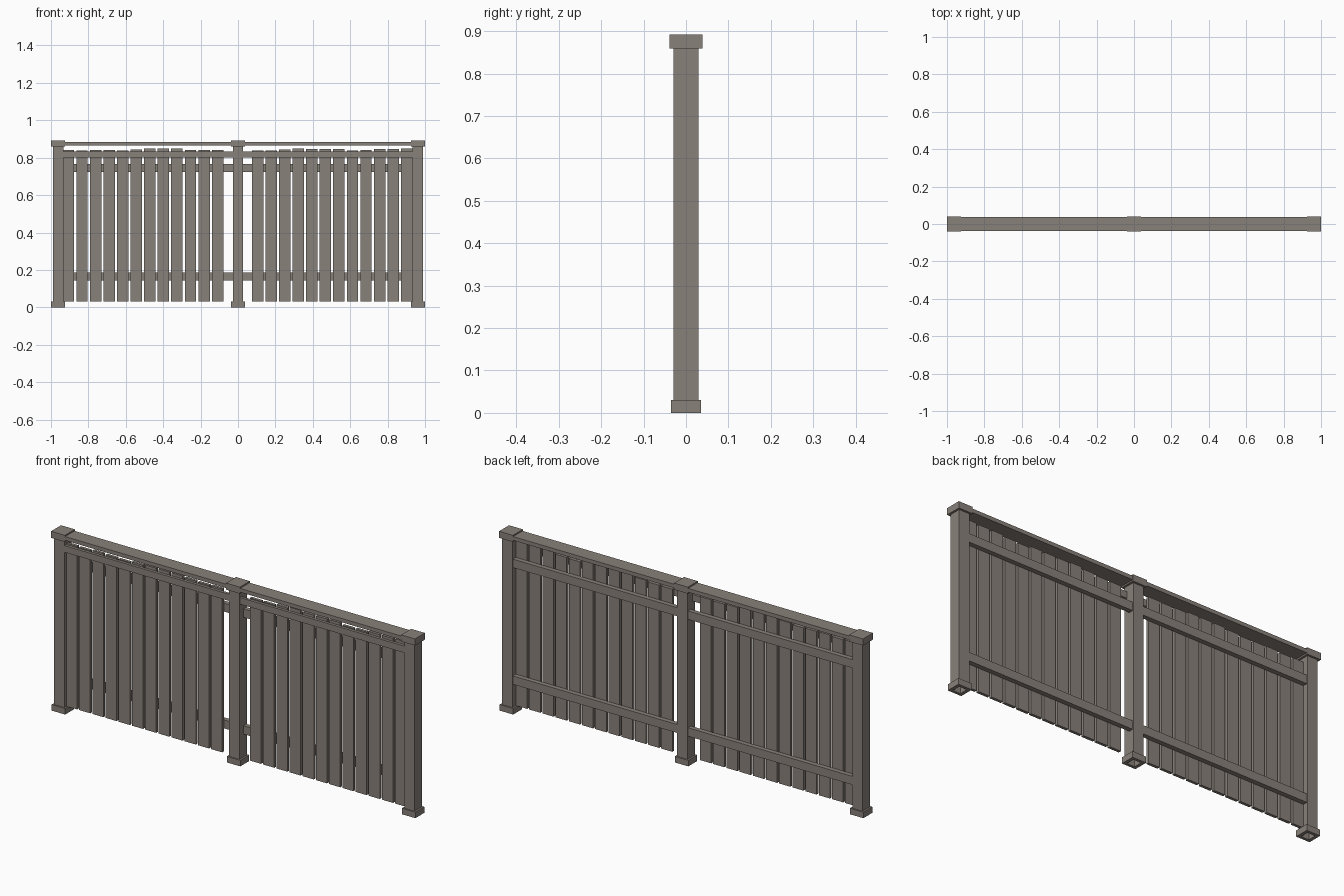
import bpy
import bmesh

cube = bpy.data.objects.get("Cube")
if cube:
    bpy.data.objects.remove(cube, do_unlink=True)

wood = bpy.data.materials.new("weathered_wood")
wood.use_nodes = True
COLOUR = (0.25, 0.22, 0.195, 1)
wood.diffuse_color = COLOUR
bsdf = wood.node_tree.nodes["Principled BSDF"]
bsdf.inputs["Base Color"].default_value = COLOUR
bsdf.inputs["Roughness"].default_value = 0.8


def finish(name, bm):
    mesh = bpy.data.meshes.new(name)
    bm.to_mesh(mesh)
    bm.free()
    mesh.materials.append(wood)
    obj = bpy.data.objects.new(name, mesh)
    bpy.context.collection.objects.link(obj)


def box(name, x, y, z):
    """Box spanning three (low, high) ranges."""
    bm = bmesh.new()
    bmesh.ops.create_cube(bm, size=1)
    for v in bm.verts:
        v.co = [r[0] + (c + 0.5) * (r[1] - r[0]) for c, r in zip(v.co, (x, y, z))]
    finish(name, bm)


def tube(name, x, half_x, half_y, inner, z):
    """Square tube, open at both ends."""
    bm = bmesh.new()
    corners = [(-1, -1), (1, -1), (1, 1), (-1, 1)]
    rings = [[bm.verts.new((x + sx * hx, sy * hy, h)) for sx, sy in corners]
             for hx, hy, h in ((half_x, half_y, z[0]), (half_x, half_y, z[1]),
                               (inner, inner, z[1]), (inner, inner, z[0]))]
    for i in range(4):
        a, b = rings[i], rings[(i + 1) % 4]
        for j in range(4):
            k = (j + 1) % 4
            bm.faces.new((a[j], a[k], b[k], b[j]))
    finish(name, bm)


# Three hollow posts with base collars and caps
POST_X = 0.962
for side, x in (("right", -POST_X), ("middle", 0), ("left", POST_X)):
    tube(side + "_post", x, 0.028, 0.029, 0.021, (0.005, 0.87))
    tube(side + "_base", x, 0.037, 0.035, 0.021, (0, 0.03))
    box(side + "_cap", (x - 0.038, x + 0.038), (-0.039, 0.039), (0.859, 0.892))

# Rails and pickets for each bay; picket tops vary slightly
PITCH, WIDTH = 0.0725, 0.061
bays = {
    "right": (-0.935, -0.027, -0.937, (40, 38, 42, 40, 38, 43, 48, 48, 48, 42, 40, 42)),
    "left": (0.027, 0.935, 0.074, (38, 38, 43, 50, 46, 46, 47, 38, 40, 46, 46, 48)),
}
for side, (x0, x1, start, tops) in bays.items():
    box(side + "_top_rail", (x0 - 0.005, x1 + 0.005), (-0.037, 0.037), (0.866, 0.885))
    box(side + "_front_trim", (x0, x1), (-0.026, -0.012), (0.8, 0.833))
    box(side + "_upper_rail", (x0, x1), (0.002, 0.025), (0.724, 0.766))
    box(side + "_lower_rail", (x0, x1), (0.002, 0.025), (0.144, 0.186))
    for i, top in enumerate(tops):
        x = start + i * PITCH
        box(f"{side}_picket_{i + 1}", (x, x + WIDTH), (-0.012, 0.002),
            (0.03, 0.8 + top / 1000))
